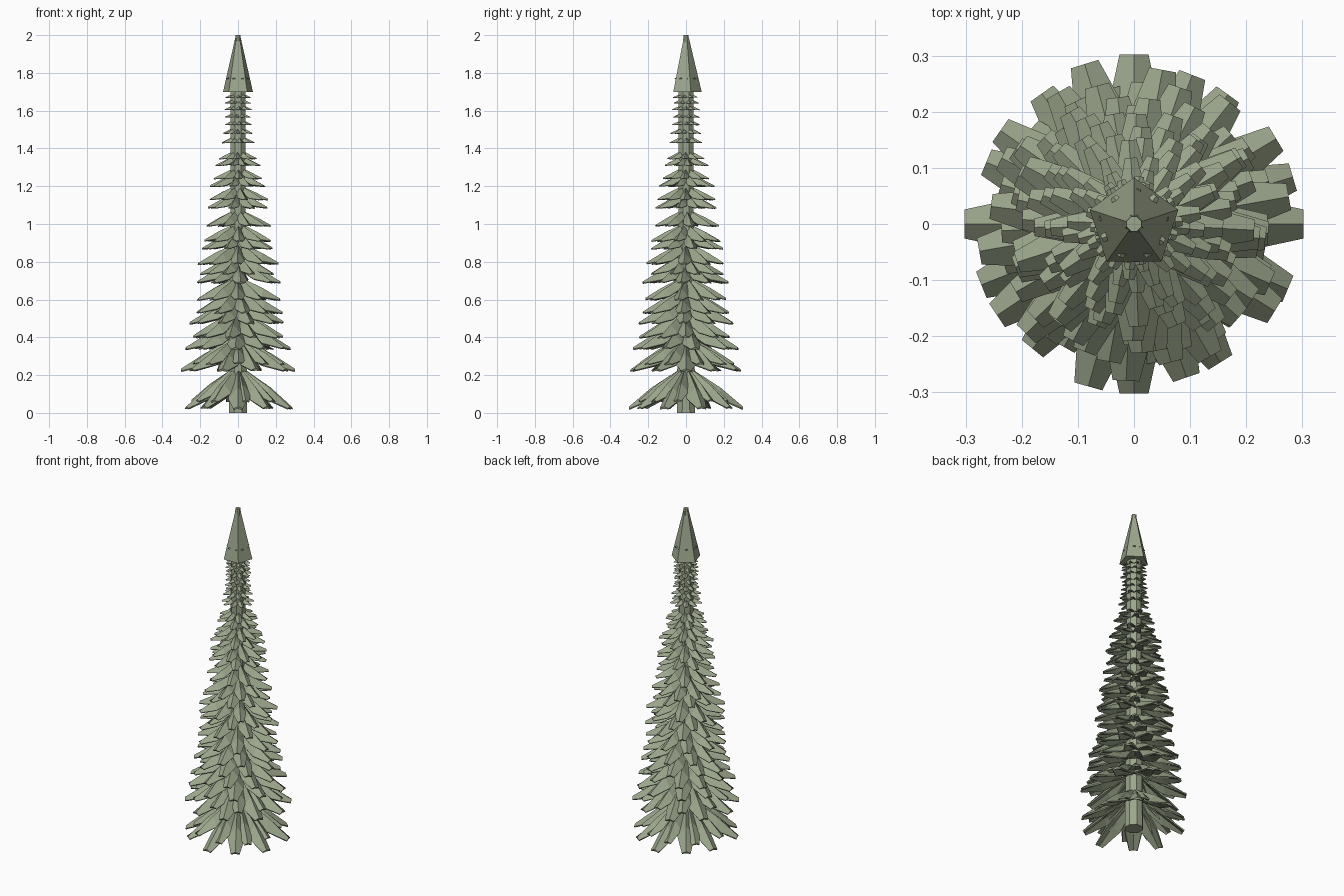
import bpy, bmesh, random
from math import cos, sin, pi, radians
from mathutils import Matrix, Vector

if "Cube" in bpy.data.objects:
    bpy.data.objects.remove(bpy.data.objects["Cube"])

random.seed(7)
mat = bpy.data.materials.new("needle_green")
mat.diffuse_color = (0.33, 0.38, 0.26, 1)
mat.use_nodes = True
mat.node_tree.nodes["Principled BSDF"].inputs["Base Color"].default_value = mat.diffuse_color


def finish(name, bm):
    bmesh.ops.recalc_face_normals(bm, faces=bm.faces)
    me = bpy.data.meshes.new(name)
    bm.to_mesh(me)
    bm.free()
    ob = bpy.data.objects.new(name, me)
    me.materials.append(mat)
    bpy.context.collection.objects.link(ob)
    return ob


def loft(bm, rings):
    rows = [[bm.verts.new(p) for p in ring] for ring in rings]
    n = len(rows[0])
    for a, b in zip(rows, rows[1:]):
        for i in range(n):
            j = (i + 1) % n
            bm.faces.new((a[i], a[j], b[j], b[i]))
    bm.faces.new(rows[0][::-1])
    bm.faces.new(rows[-1])


def polygon(r, z, n, turn=0):
    return [Vector((r * cos(2 * pi * i / n + turn), r * sin(2 * pi * i / n + turn), z))
            for i in range(n)]


# Drooping folded branch: high ridge on top, two low edges, shallow hollow below
def branch(bm, R, tip_z, drop, angle):
    spin = Matrix.Rotation(angle, 4, 'Z')
    w = 0.165 * R + 0.002
    rings = []
    # radius, half width, ridge height, fold depth, thickness
    for r, hw, z, fold, t in ((0.02, 0.6 * w, 1.0, 0.20 * R, 0.17 * R),
                              (0.60 * R, w, 0.52, 0.20 * R, 0.13 * R),
                              (R, 0.5 * w, 0.05, 0.035 * R, 0.04 * R)):
        zz = tip_z + z * drop
        ring = [(r, 0, zz), (r, hw, zz - fold), (r * 0.99, hw * 0.9, zz - fold - 0.02 * R),
                (r * 0.98, 0, zz - t), (r * 0.99, -hw * 0.9, zz - fold - 0.02 * R),
                (r, -hw, zz - fold)]
        rings.append([spin @ Vector(p) for p in ring])
    loft(bm, rings)


# Trunk
bm = bmesh.new()
loft(bm, [polygon(0.052, 0, 8, pi / 8), polygon(0.044, 1.0, 8, pi / 8),
          polygon(0.042, 1.7, 8, pi / 8), polygon(0.014, 2.0, 8, pi / 8)])
finish("trunk", bm)

# Branch tiers: tip height, radius
tiers = [(0.022, 0.302), (0.06, 0.25), (0.225, 0.302), (0.26, 0.255), (0.34, 0.28),
         (0.40, 0.25), (0.475, 0.255), (0.53, 0.235), (0.60, 0.225), (0.69, 0.23),
         (0.735, 0.20), (0.79, 0.218), (0.87, 0.195), (0.91, 0.187), (0.99, 0.178), (1.085, 0.168),
         (1.13, 0.158), (1.20, 0.152), (1.24, 0.13), (1.31, 0.12), (1.345, 0.105), (1.43, 0.09),
         (1.48, 0.082), (1.525, 0.076), (1.565, 0.072), (1.605, 0.075), (1.64, 0.07),
         (1.67, 0.068), (1.77, 0.064)]
for k, (z, R) in enumerate(tiers):
    bm = bmesh.new()
    n = 10 if k < 9 else 9
    turn = {0: -pi / 2, 2: 0}.get(k, k * radians(137.5))
    slope = 0.72 if k < 2 else 0.58 - 0.2 * z / 1.7
    for i in range(n):
        fixed = n == 10 and i % 5 == 0
        s = 1 if fixed else random.uniform(0.94, 1.01)
        jitter = 0 if fixed else random.uniform(-0.1, 0.1)
        branch(bm, R * s, z + (1 - s) * 0.25 * R, slope * R,
               turn + 2 * pi * i / n + jitter)
    finish("branch_tier_%02d" % (k + 1), bm)

# Pointed five-sided crown
bm = bmesh.new()
loft(bm, [polygon(0.083, 1.70, 5, pi / 2), polygon(0.014, 1.99, 5, pi / 2)])
finish("crown_cone", bm)
